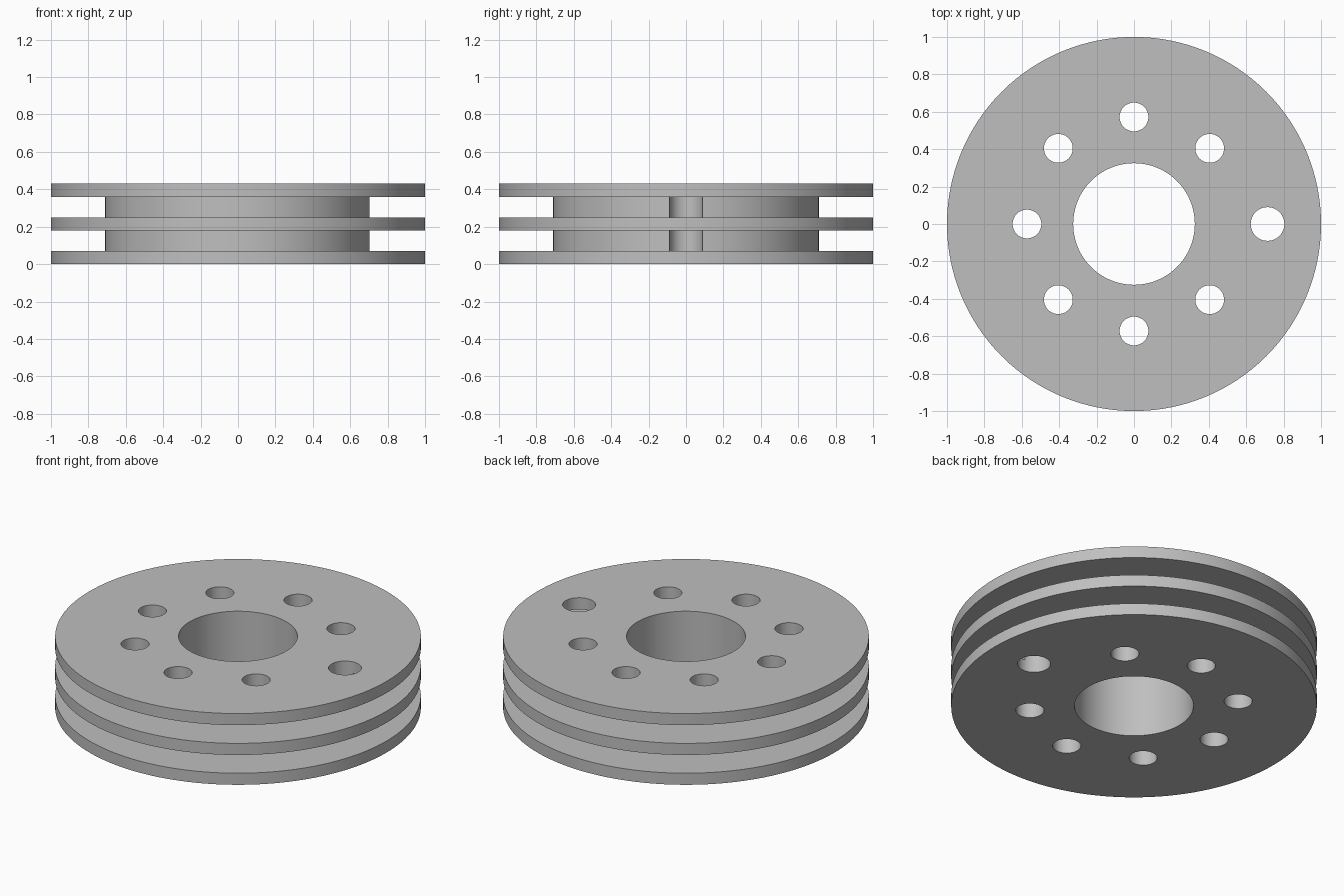
import bpy, bmesh, math
from mathutils import Matrix

cube = bpy.data.objects.get("Cube")
if cube:
    bpy.data.objects.remove(cube, do_unlink=True)

HEIGHT = 0.43
BORE, HUB, RIM = 0.325, 0.71, 1.0
FLANGES = [(0, 0.07), (0.18, 0.25), (0.36, HEIGHT)]

steel = bpy.data.materials.new("grey steel")
steel.use_nodes = True
colour = (0.52, 0.52, 0.52, 1)
steel.diffuse_color = colour
steel.node_tree.nodes["Principled BSDF"].inputs["Base Color"].default_value = colour


def add_object(name, bm):
    bmesh.ops.recalc_face_normals(bm, faces=bm.faces)
    mesh = bpy.data.meshes.new(name)
    bm.to_mesh(mesh)
    bm.free()
    mesh.materials.append(steel)
    obj = bpy.data.objects.new(name, mesh)
    bpy.context.collection.objects.link(obj)
    return obj


# Grooved wheel: closed section with bore, three flanges and two grooves
section = [(BORE, HEIGHT), (BORE, 0)]
for i, (low, high) in enumerate(FLANGES):
    if i > 0:
        section.append((HUB, low))
    if i < len(FLANGES) - 1:
        section += [(RIM, low), (RIM, high), (HUB, high)]
    else:
        section += [(RIM, low), (RIM, high)]

bm = bmesh.new()
verts = [bm.verts.new((r, 0, z)) for r, z in section]
edges = [bm.edges.new((v, verts[i - 1])) for i, v in enumerate(verts)]
bmesh.ops.spin(bm, geom=verts + edges, cent=(0, 0, 0), axis=(0, 0, 1),
               angle=math.tau, steps=128, use_duplicate=False)
bmesh.ops.remove_doubles(bm, verts=bm.verts, dist=0.0001)
wheel = add_object("grooved_wheel", bm)

# Drills: a ring of seven bolt holes and a larger hole cutting into the hub edge
bm = bmesh.new()
for i in range(8):
    radius, reach = (0.09, 0.714) if i == 0 else (0.077, 0.572)
    place = Matrix.Rotation(i * math.tau / 8, 4, "Z") @ Matrix.Translation((reach, 0, HEIGHT / 2))
    bmesh.ops.create_cone(bm, cap_ends=True, segments=48, radius1=radius,
                          radius2=radius, depth=HEIGHT + 0.2, matrix=place)
drills = add_object("hole_drills", bm)
drills.hide_render = True

cut = wheel.modifiers.new("holes", "BOOLEAN")
cut.operation = "DIFFERENCE"
cut.solver = "EXACT"
cut.object = drills
bpy.ops.object.select_all(action="DESELECT")
bpy.context.view_layer.objects.active = wheel
wheel.select_set(True)
bpy.ops.object.modifier_apply(modifier=cut.name)
bpy.data.objects.remove(drills, do_unlink=True)

# Smooth round walls with crisp rims
bpy.ops.object.shade_smooth_by_angle(angle=math.radians(30))
